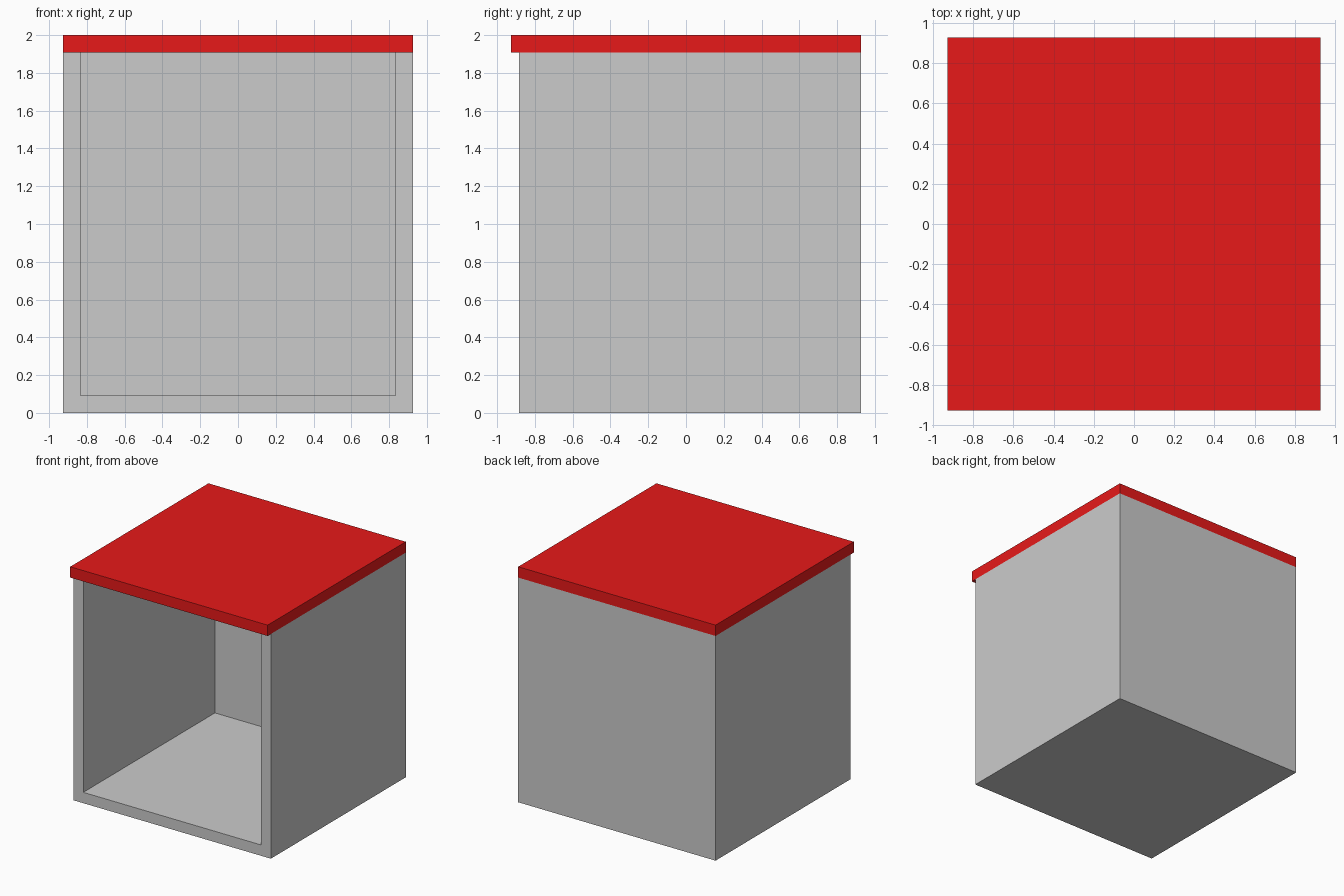
import bpy

if "Cube" in bpy.data.objects:
    bpy.data.objects.remove(bpy.data.objects["Cube"])

W = 0.927    # half width of the cabinet
T = 0.092    # board thickness
F = -0.883   # front edge of the carcass, set back under the top
B = 0.883    # inner face of the thinner back panel
TOP = 1.908  # underside of the top board


def board(name, x, y, z):
    """Box board from (min, max) ranges on each axis."""
    bpy.ops.mesh.primitive_cube_add(size=1, location=[(a + b) / 2 for a, b in (x, y, z)])
    ob = bpy.context.object
    ob.name = name
    ob.scale = [b - a for a, b in (x, y, z)]
    bpy.ops.object.transform_apply(location=False, rotation=False, scale=True)
    return ob


# Side boards, running down to the ground
board("left_side", (-W, -W + T), (F, W), (0, TOP))
board("right_side", (W - T, W), (F, W), (0, TOP))

# Floor and back panel fitted between the sides
board("bottom_board", (-W + T, W - T), (F, W), (0, T))
board("back_panel", (-W + T, W - T), (B, W), (T, TOP))

# Red top board overhanging the front
top = board("top_board", (-W, W), (-W, W), (TOP, 2.0))
red = bpy.data.materials.new("red")
red.diffuse_color = (0.8, 0.01, 0.01, 1)
red.use_nodes = True
red.node_tree.nodes["Principled BSDF"].inputs["Base Color"].default_value = red.diffuse_color
top.data.materials.append(red)
